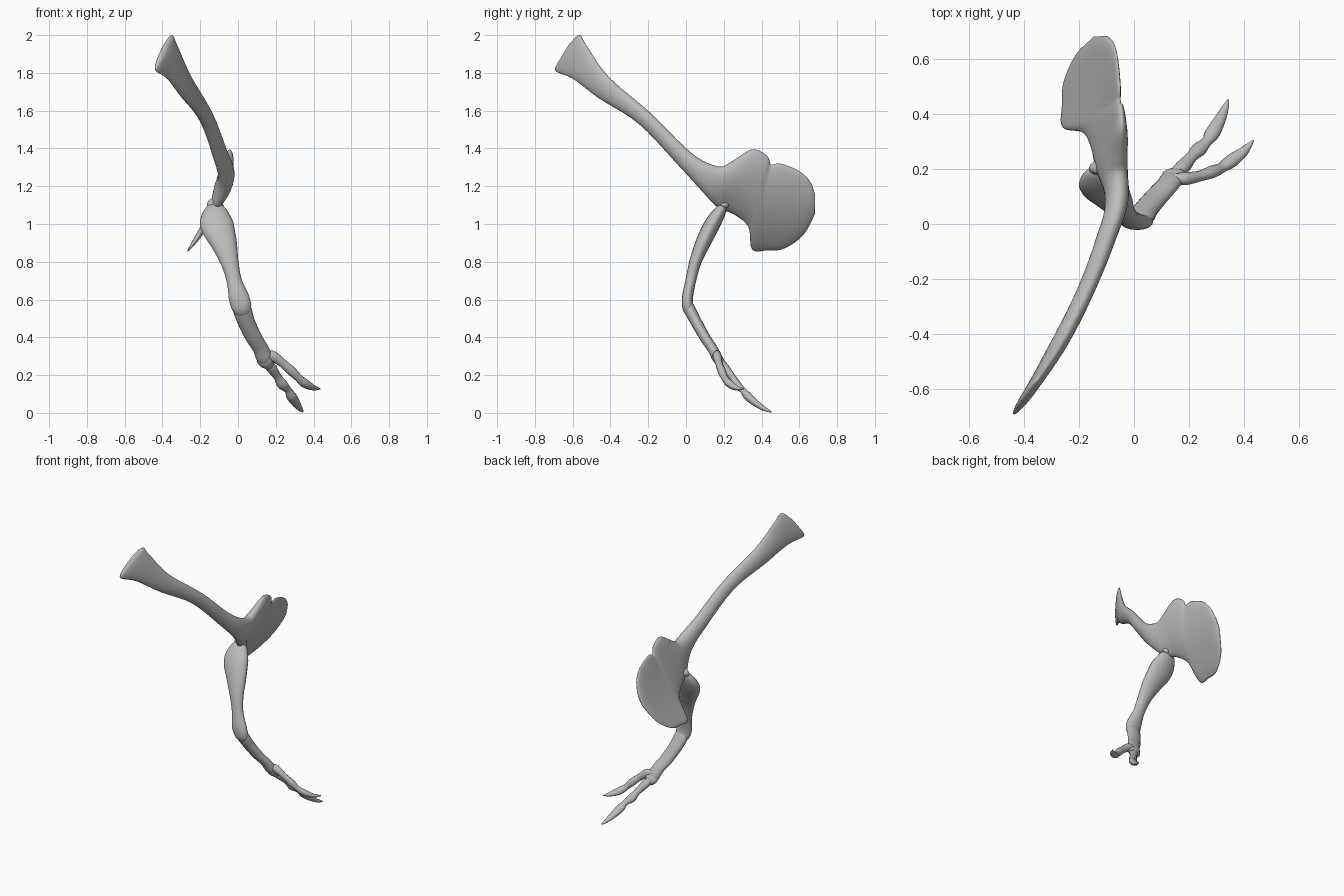
import bpy, bmesh, math
from mathutils import Vector

if "Cube" in bpy.data.objects:
    bpy.data.objects.remove(bpy.data.objects["Cube"], do_unlink=True)

bone = bpy.data.materials.new("bone grey")
bone.use_nodes = True
grey = (0.5, 0.5, 0.5, 1)
bone.diffuse_color = grey
bone.node_tree.nodes["Principled BSDF"].inputs["Base Color"].default_value = grey


def spline(rows, steps):
    """Catmull-Rom interpolation through rows of numbers."""
    pts = [rows[0]] + list(rows) + [rows[-1]]
    out = []
    for a, b, c, d in zip(pts, pts[1:], pts[2:], pts[3:]):
        for s in range(steps):
            t = s / steps
            out.append([q + t * ((r - p) + t * ((2*p - 5*q + 4*r - e) + t * (3*q - 3*r + e - p))) / 2
                        for p, q, r, e in zip(a, b, c, d)])
    return out + [list(rows[-1])]


def skin(name, rings):
    """Join rings of points into one closed smooth surface."""
    bm = bmesh.new()
    loops = [[bm.verts.new(p) for p in ring] for ring in rings]
    n = len(loops[0])
    for a, b in zip(loops, loops[1:]):
        for i in range(n):
            j = (i + 1) % n
            bm.faces.new((a[i], a[j], b[j], b[i]))
    for loop in (loops[0], loops[-1]):
        mid = bm.verts.new(sum((v.co for v in loop), Vector()) / n)
        for i in range(n):
            bm.faces.new((mid, loop[i], loop[(i + 1) % n]))
    bmesh.ops.recalc_face_normals(bm, faces=bm.faces)
    mesh = bpy.data.meshes.new(name)
    bm.to_mesh(mesh)
    bm.free()
    mesh.materials.append(bone)
    for f in mesh.polygons:
        f.use_smooth = True
    obj = bpy.data.objects.new(name, mesh)
    bpy.context.collection.objects.link(obj)


def long_bone(name, rows, sides=16):
    """Rows: x, y, z, half width sideways, half depth."""
    rows = spline(rows, 5)
    centres = [Vector(r[:3]) for r in rows]
    rings = []
    for k, r in enumerate(rows):
        tan = (centres[min(k + 1, len(rows) - 1)] - centres[max(k - 1, 0)]).normalized()
        side = (Vector((1, 0, 0)) - tan * tan.x).normalized()
        deep = tan.cross(side)
        rings.append([centres[k] + side * r[3] * math.cos(u) + deep * r[4] * math.sin(u)
                      for u in (2 * math.pi * i / sides for i in range(sides))])
    skin(name, rings)


# Shoulder blade and its rounded plate: lower edge y z, upper edge y z, half thickness
edges = [
    (-.675, 1.86, -.62, 1.95, .008), (-.69, 1.81, -.565, 2.0, .02),
    (-.6, 1.77, -.53, 1.95, .026), (-.46, 1.665, -.41, 1.78, .034),
    (-.25, 1.53, -.19, 1.59, .034), (-.04, 1.31, .03, 1.375, .038),
    (.07, 1.19, .17, 1.305, .043), (.165, 1.09, .24, 1.33, .045),
    (.255, 1.05, .35, 1.395, .036), (.33, .985, .43, 1.36, .028),
    (.35, .865, .45, 1.315, .024), (.43, .86, .5, 1.32, .022),
    (.52, .87, .6, 1.28, .02), (.62, .94, .66, 1.22, .018), (.682, 1.05, .684, 1.15, .01)]


def blade_x(y, z):
    """Sweep of the blade, easing into the plate that curls outward below."""
    k = min(max((y + .05) / .3, 0), 1)
    k = k * k * (3 - 2 * k)
    sweep = -.085 + .3 * y - .3 * y * y
    drop = 1.38 - z
    curl = -.045 - .1 * drop - .61 * drop * drop
    return sweep * (1 - k) + curl * k


rings = []
for ly, lz, uy, uz, thick in spline(edges, 5):
    ring = []
    for i in range(28):
        u = 2 * math.pi * i / 28
        f = (1 + math.cos(u)) / 2
        y, z = ly + (uy - ly) * f, lz + (uz - lz) * f
        ring.append(Vector((blade_x(y, z) + thick * math.sin(u), y, z)))
    rings.append(ring)
skin("shoulder_blade", rings)

# Shoulder joint
long_bone("shoulder_socket", [(-.11, .22, 1.14, .015, .015), (-.115, .21, 1.12, .035, .03),
                              (-.12, .2, 1.1, .045, .025), (-.12, .19, 1.08, .03, .015)])

# Upper arm
long_bone("upper_arm", [
    (-.12, .2, 1.105, .025, .012), (-.12, .185, 1.075, .06, .03),
    (-.113, .14, 1.0, .088, .042), (-.075, .09, .9, .07, .04),
    (-.045, .05, .8, .048, .032), (-.02, .025, .7, .04, .028),
    (.005, .008, .61, .054, .029), (.022, .012, .55, .05, .029), (.035, .025, .51, .025, .015)])

# Forearm
long_bone("forearm", [
    (.015, .012, .6, .025, .015), (.022, .02, .55, .048, .03), (.045, .055, .48, .046, .03),
    (.083, .1, .4, .044, .028), (.12, .14, .34, .042, .027), (.14, .165, .29, .042, .027),
    (.155, .18, .25, .02, .014)])

# Wrist
long_bone("wrist", [(.125, .15, .32, .02, .015), (.142, .168, .29, .045, .025),
                    (.155, .18, .265, .042, .025), (.17, .19, .24, .018, .014)])

# Two clawed fingers
long_bone("upper_finger", [
    (.14, .165, .31, .02, .018), (.185, .165, .3, .028, .024), (.24, .175, .26, .023, .019),
    (.285, .19, .22, .026, .022), (.32, .205, .185, .021, .018), (.355, .23, .155, .026, .021),
    (.4, .265, .133, .018, .014), (.435, .305, .127, .003, .003)], sides=12)
long_bone("lower_finger", [
    (.14, .175, .28, .02, .018), (.175, .205, .24, .028, .023), (.21, .245, .19, .022, .018),
    (.235, .27, .15, .029, .022), (.265, .3, .12, .02, .016), (.285, .33, .085, .028, .022),
    (.315, .385, .04, .021, .016), (.335, .43, .014, .011, .009), (.343, .453, .006, .003, .003)], sides=12)
